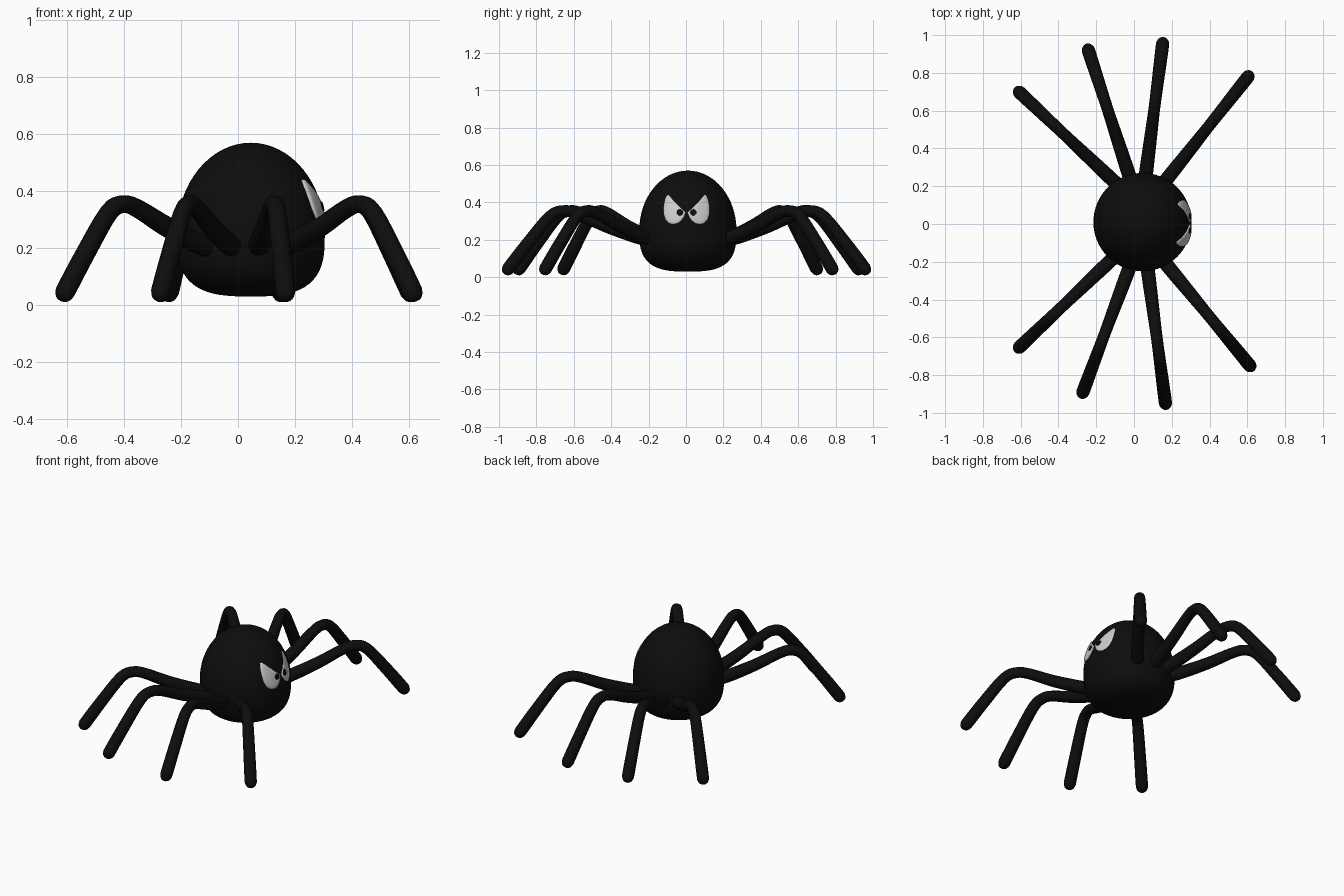
import bpy, bmesh
from math import sin, cos, pi, sqrt
from mathutils import Vector

if "Cube" in bpy.data.objects:
    bpy.data.objects.remove(bpy.data.objects["Cube"])

CX, CY, MID, R = 0.045, 0.01, 0.25, 0.26
UP, DOWN = 0.32, 0.22


def material(name, c):
    m = bpy.data.materials.new(name)
    m.diffuse_color = (*c, 1)
    m.use_nodes = True
    m.node_tree.nodes["Principled BSDF"].inputs["Base Color"].default_value = m.diffuse_color
    return m


black = material("black", (0.004, 0.004, 0.004))
white = material("white", (0.75, 0.75, 0.75))


def finish(bm, name, mat):
    bmesh.ops.recalc_face_normals(bm, faces=bm.faces)
    for f in bm.faces:
        f.smooth = True
    me = bpy.data.meshes.new(name)
    bm.to_mesh(me)
    bm.free()
    me.materials.append(mat)
    ob = bpy.data.objects.new(name, me)
    bpy.context.collection.objects.link(ob)
    return ob


def skin(bm, rings, start, end):
    """Bridge closed rings of points and close both ends with a fan."""
    vs = [[bm.verts.new(p) for p in ring] for ring in rings]
    n = len(vs[0])
    for a, b in zip(vs, vs[1:]):
        for i in range(n):
            bm.faces.new((a[i], a[(i + 1) % n], b[(i + 1) % n], b[i]))
    for ring, tip in ((vs[0], start), (vs[-1], end)):
        if tip is not None:
            t = bm.verts.new(tip)
            for i in range(n):
                bm.faces.new((ring[i], ring[(i + 1) % n], t))


# Body: round dome on a squarer, flattened underside
def body_radius(z):
    t = (z - MID) / (UP if z > MID else DOWN)
    return R * (sqrt(max(0, 1 - t * t)) if t > 0 else max(0, 1 + t ** 3) ** (1 / 3))


profile = []
for i in range(-15, 16):
    a = i / 16 * pi / 2
    if a < 0:
        profile.append((R * cos(a) ** (2 / 3), MID - DOWN * sin(-a) ** (2 / 3)))
    else:
        profile.append((R * cos(a), MID + UP * sin(a)))
bm = bmesh.new()
skin(bm, [[(CX + r * cos(k * pi / 32), CY + r * sin(k * pi / 32), z) for k in range(64)]
          for r, z in profile], (CX, CY, MID - DOWN), (CX, CY, MID + UP))
finish(bm, "body", black)


# Eyes and pupils: flat outlines wrapped onto the body's +x side
def patch(name, outline, centre, side, lift, mat):
    def wrap(y, z, h):
        r = body_radius(z)
        return (CX + sqrt(max(0, r * r - y * y)) + h, side * y + 0.003, z)
    c = Vector(centre)
    rings = []
    for s, h in ((1, -0.01), (1, lift * 0.6), (0.95, lift), (0.75, lift), (0.5, lift), (0.25, lift)):
        rings.append([wrap(*(c + (Vector(p) - c) * s), h) for p in outline])
    bm = bmesh.new()
    skin(bm, rings, None, wrap(*c, lift))
    finish(bm, name, mat)


eye = [(0.096, 0.441), (0.07, 0.41), (0.045, 0.385), (0.022, 0.362), (0.005, 0.347),
       (0.014, 0.322), (0.027, 0.303), (0.046, 0.288), (0.07, 0.282), (0.094, 0.288),
       (0.113, 0.308), (0.122, 0.34), (0.122, 0.38), (0.115, 0.415), (0.106, 0.437)]
pupil = [(0.036 + 0.017 * cos(k * pi / 8), 0.347 + 0.017 * sin(k * pi / 8)) for k in range(16)]
for side, label in ((-1, "left"), (1, "right")):
    patch(label + "_eye", eye, (0.072, 0.35), side, 0.006, white)
    patch(label + "_pupil", pupil, (0.036, 0.347), side, 0.009, black)

# Legs: (root xy, tip xy); all share one bent side profile
legs = [((-0.10, 0.22), (-0.625, 0.715)), ((-0.02, 0.24), (-0.25, 0.945)),
        ((0.06, 0.24), (0.155, 0.98)), ((0.16, 0.22), (0.62, 0.80)),
        ((-0.11, -0.18), (-0.625, -0.67)), ((-0.02, -0.22), (-0.28, -0.915)),
        ((0.07, -0.22), (0.17, -0.975)), ((0.16, -0.20), (0.63, -0.77))]
# fraction along the leg, height, thickness
bend = [(-0.10, 0.19, 0.036), (0.05, 0.215, 0.037), (0.28, 0.275, 0.034), (0.47, 0.337, 0.031),
        (0.57, 0.354, 0.031), (0.67, 0.325, 0.032), (0.83, 0.18, 0.034), (0.95, 0.062, 0.035),
        (0.972, 0.040, 0.033), (0.988, 0.025, 0.024), (0.995, 0.018, 0.010)]


def resample(pts, steps=4):
    """Catmull-Rom smoothing of the bend."""
    p = [Vector(q) for q in pts]
    p = [p[0] * 2 - p[1]] + p + [p[-1] * 2 - p[-2]]
    out = []
    for a, b, c, d in zip(p, p[1:], p[2:], p[3:]):
        for k in range(steps):
            t = k / steps
            out.append(0.5 * (2 * b + (c - a) * t + (2 * a - 5 * b + 4 * c - d) * t * t
                              + (3 * b - a - 3 * c + d) * t ** 3))
    return out + [p[-2]]


for i, (root, tip) in enumerate(legs):
    root, tip = Vector(root), Vector(tip)
    flat = (tip - root).normalized()
    across = Vector((-flat.y, flat.x, 0))
    path = [(Vector((*root.lerp(tip, s), z)), r) for s, z, r in resample(bend)]
    rings = []
    for k, (p, r) in enumerate(path):
        d = (path[min(k + 1, len(path) - 1)][0] - path[max(k - 1, 0)][0]).normalized()
        up = across.cross(d)
        rings.append([p + r * (cos(j * pi / 8) * across + sin(j * pi / 8) * up) for j in range(16)])
    bm = bmesh.new()
    skin(bm, rings, path[0][0], path[-1][0])
    finish(bm, f"leg_{i + 1}", black)
